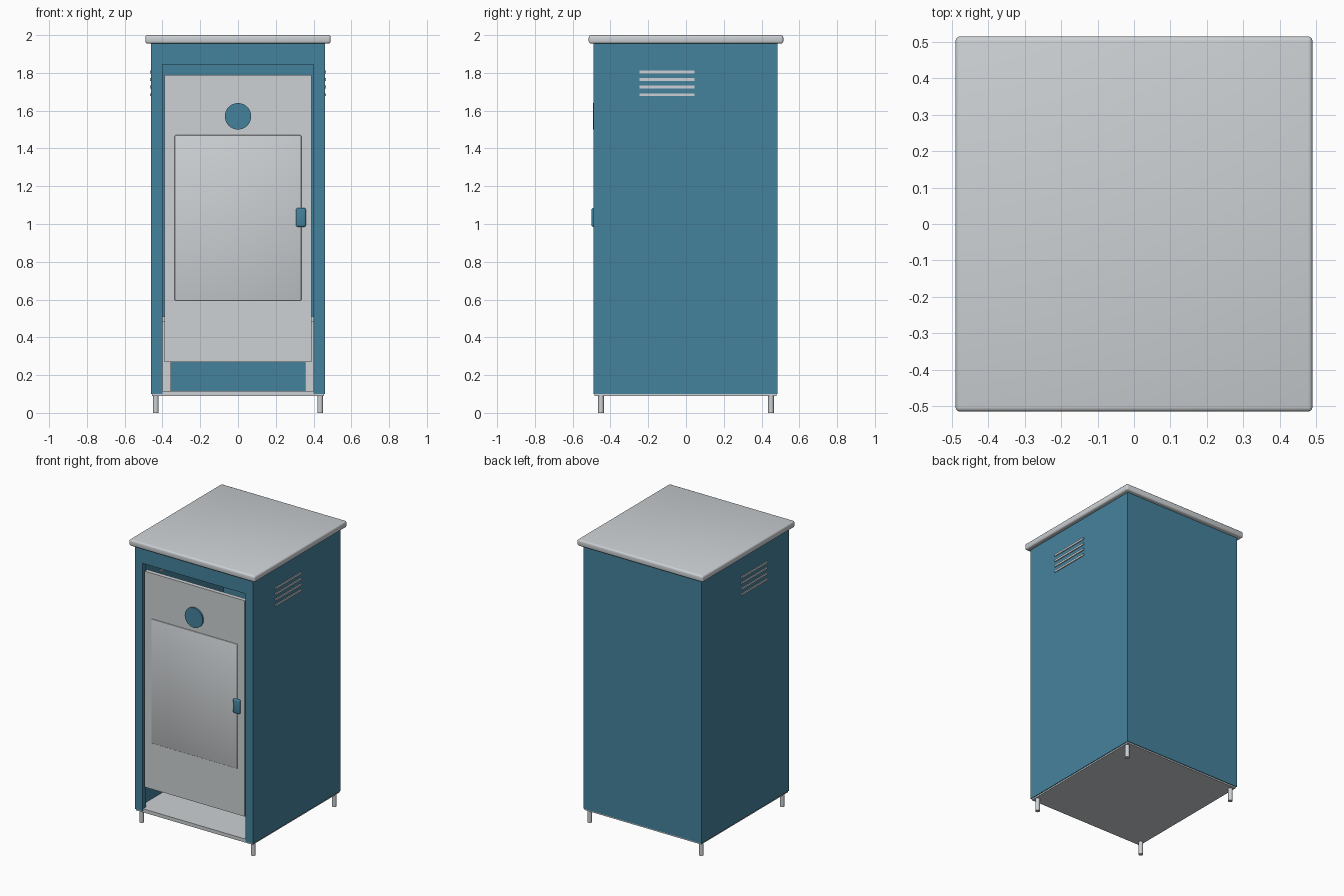
import bpy, bmesh, math
from mathutils import Matrix

if "Cube" in bpy.data.objects:
    bpy.data.objects.remove(bpy.data.objects["Cube"])


def material(name, rgb):
    mat = bpy.data.materials.new(name)
    lin = [((c / 255 + 0.055) / 1.055) ** 2.4 for c in rgb]
    mat.diffuse_color = (*lin, 1)
    mat.use_nodes = True
    mat.node_tree.nodes["Principled BSDF"].inputs["Base Color"].default_value = mat.diffuse_color
    return mat


BLUE = material("teal blue", (69, 130, 156))
GREY = material("light grey", (205, 209, 212))


def finish(name, bm, mat, smooth=False):
    bmesh.ops.recalc_face_normals(bm, faces=bm.faces)
    mesh = bpy.data.meshes.new(name)
    bm.to_mesh(mesh)
    bm.free()
    mesh.materials.append(mat)
    for p in mesh.polygons:
        p.use_smooth = smooth
    ob = bpy.data.objects.new(name, mesh)
    bpy.context.collection.objects.link(ob)
    return ob


def box(name, x, y, z, mat, bevel=0, segments=2):
    """Box from (min, max) ranges; a bevelled box is fully smooth shaded."""
    bm = bmesh.new()
    size = [r[1] - r[0] for r in (x, y, z)]
    mid = [(r[1] + r[0]) / 2 for r in (x, y, z)]
    bmesh.ops.create_cube(bm, size=1, matrix=Matrix.Translation(mid) @ Matrix.Diagonal((*size, 1)))
    if bevel:
        bmesh.ops.bevel(bm, geom=bm.edges[:], offset=bevel, segments=segments,
                        profile=0.5, affect='EDGES')
    return finish(name, bm, mat, bevel > 0)


def cylinder(name, radius, depth, matrix, mat, sides):
    bm = bmesh.new()
    bmesh.ops.create_cone(bm, cap_ends=True, segments=sides, radius1=radius,
                          radius2=radius, depth=depth, matrix=matrix)
    ob = finish(name, bm, mat)
    bpy.ops.object.select_all(action='DESELECT')
    ob.select_set(True)
    bpy.context.view_layer.objects.active = ob
    bpy.ops.object.shade_smooth_by_angle(angle=math.radians(35))
    return ob


# Roof, floor and back wall
box("roof", (-0.49, 0.49), (-0.515, 0.515), (1.955, 2.0), GREY, 0.012, 3)
box("floor", (-0.455, 0.455), (-0.485, 0.48), (0.09, 0.115), GREY)
box("back_wall", (-0.44, 0.44), (0.465, 0.485), (0.1, 1.957), BLUE)

# Front frame: arch profile extruded backwards
bm = bmesh.new()
outline = [(-0.44, 0.1), (-0.40, 0.1), (-0.40, 1.845), (0.40, 1.845),
           (0.40, 0.1), (0.44, 0.1), (0.44, 1.957), (-0.44, 1.957)]
face = bm.faces.new([bm.verts.new((x, -0.49, z)) for x, z in outline])
ext = bmesh.ops.extrude_face_region(bm, geom=[face])
bmesh.ops.translate(bm, vec=(0, 0.04, 0),
                    verts=[v for v in ext["geom"] if isinstance(v, bmesh.types.BMVert)])
finish("front_frame", bm, BLUE)

# Mirrored parts: side walls, vent slats, bench ends and feet
for s, side in ((-1, "left"), (1, "right")):
    def span(a, b):
        return tuple(sorted((s * a, s * b)))
    box(f"{side}_wall", span(0.44, 0.46), (-0.49, 0.485), (0.1, 1.957), BLUE)
    for i in range(4):
        z = 1.685 + 0.04 * i
        box(f"{side}_vent_slat_{i + 1}", span(0.435, 0.466), (-0.245, 0.045),
            (z - 0.007, z + 0.007), GREY)
    box(f"{side}_bench_end", span(0.355, 0.40), (0.12, 0.46), (0.115, 0.48), GREY)
    for t, end in ((-1, "front"), (1, "back")):
        cylinder(f"{end}_{side}_foot", 0.015, 0.095,
                 Matrix.Translation((s * 0.435, t * 0.45, 0.0475)), GREY, 16)

# Bench seat inside
box("bench_seat", (-0.44, 0.44), (0.1, 0.465), (0.48, 0.51), GREY)

# Door with raised panel, round badge and handle
box("door", (-0.39, 0.39), (-0.482, -0.452), (0.27, 1.79), GREY)
box("door_panel", (-0.335, 0.335), (-0.488, -0.470), (0.595, 1.47), GREY, 0.004, 2)
cylinder("door_badge", 0.07, 0.014,
         Matrix.Translation((0, -0.486, 1.57)) @ Matrix.Rotation(math.pi / 2, 4, 'X'), BLUE, 40)
box("door_handle", (0.307, 0.359), (-0.5, -0.475), (0.985, 1.085), BLUE, 0.009, 3)
